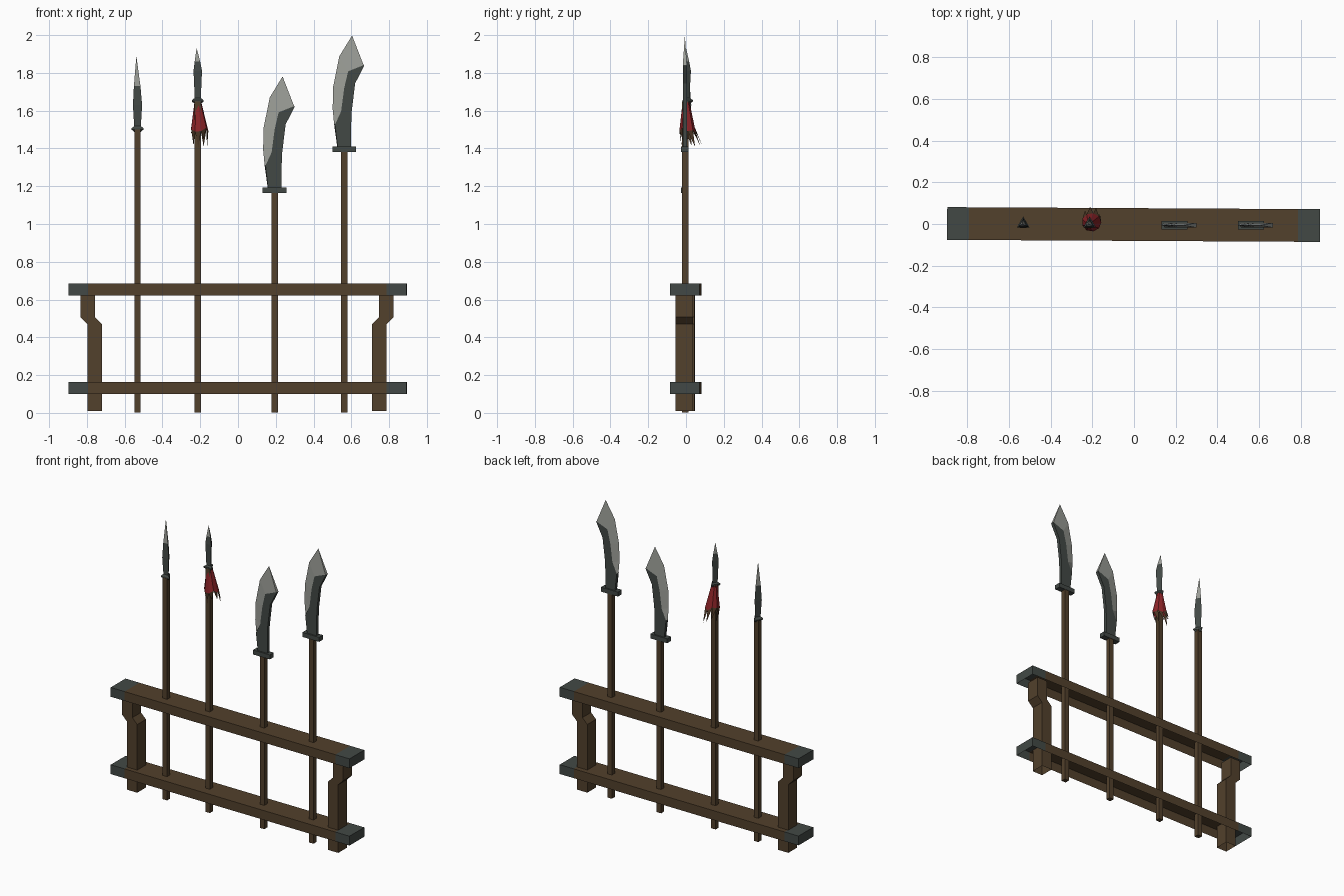
import bpy, bmesh, math, random
from mathutils import Vector

if "Cube" in bpy.data.objects:
    bpy.data.objects.remove(bpy.data.objects["Cube"])

random.seed(4)


def mat(name, rgb):
    m = bpy.data.materials.new(name)
    m.diffuse_color = (*rgb, 1)
    m.use_nodes = True
    m.node_tree.nodes["Principled BSDF"].inputs["Base Color"].default_value = m.diffuse_color
    return m


WOOD = mat("brown wood", (0.085, 0.052, 0.025))
IRON = mat("dark iron", (0.055, 0.066, 0.060))
STEEL = mat("pale steel", (0.33, 0.34, 0.31))
RED = mat("red cloth", (0.27, 0.018, 0.022))
FRAY = mat("frayed cloth", (0.075, 0.040, 0.020))


def finish(name, bm, mats, rule=None):
    """Turn a bmesh into an object, colouring faces by a rule."""
    bmesh.ops.recalc_face_normals(bm, faces=bm.faces[:])
    if rule:
        for f in bm.faces:
            f.material_index = rule(f.calc_center_median())
    me = bpy.data.meshes.new(name)
    bm.to_mesh(me)
    bm.free()
    for m in mats:
        me.materials.append(m)
    ob = bpy.data.objects.new(name, me)
    bpy.context.collection.objects.link(ob)
    return ob


def loft(bm, rings, caps=(True, True)):
    """Skin a list of equal point loops; returns the faces per segment."""
    vs = [[bm.verts.new(p) for p in r] for r in rings]
    n = len(vs[0])
    segs = [[bm.faces.new((a[i], a[(i + 1) % n], b[(i + 1) % n], b[i]))
             for i in range(n)] for a, b in zip(vs, vs[1:])]
    if caps[0]:
        bm.faces.new(vs[0])
    top = bm.faces.new(vs[-1]) if caps[1] else None
    return segs, top


def box(x0, x1, y0, y1, z):
    return [(x0, y0, z), (x1, y0, z), (x1, y1, z), (x0, y1, z)]


def tri(x, z, r, y=0.0):
    return [(x + r * math.cos(a), y + r * math.sin(a), z)
            for a in (math.radians(90 + 120 * k) for k in range(3))]


def solid(name, rings, mats, rule=None, caps=(True, True)):
    bm = bmesh.new()
    loft(bm, rings, caps)
    return finish(name, bm, mats, rule)


RACK_TURN = -0.0055

# Rails: hollow underneath, with iron end caps
for name, z0, z1 in (("lower_rail", 0.10, 0.163), ("upper_rail", 0.622, 0.685)):
    bm = bmesh.new()
    loft(bm, [box(-0.897, 0.893, -0.081, 0.076, z) for z in (z0, z1)], (False, True))
    for x in (-0.793, 0.787):
        bmesh.ops.bisect_plane(bm, geom=bm.verts[:] + bm.edges[:] + bm.faces[:],
                               plane_co=(x, 0, 0), plane_no=(1, 0, 0))
    ob = finish(name, bm, [WOOD, IRON], lambda c: int(abs(c.x + 0.003) > 0.79))
    ob.rotation_euler.z = RACK_TURN

# Posts: kinked outward near the top
for side, name in ((-1, "left_post"), (1, "right_post")):
    rings = []
    for z, xi, zo in ((0.01, 0.715, 0), (0.47, 0.715, 0), (0.507, 0.752, 0), (0.64, 0.752, 0)):
        a, b = sorted((side * xi, side * (xi + 0.077)))
        rings.append(box(a - 0.005, b - 0.005, -0.050, 0.042, z))
    ob = solid(name, rings, [WOOD], caps=(False, True))
    ob.rotation_euler.z = RACK_TURN


def pole(name, x, top):
    w = 0.0165
    solid(name, [box(x - w, x + w, -0.020, 0.012, z) for z in (0.003, top)], [WOOD])


# Spears: three-sided heads with pale tips and a flared collar
def spear(name, x, z0, collar, head, tip_x, split):
    pole(name + "_pole", x, z0)
    solid(name + "_collar", [tri(x, z0 - 0.012, 0.018), tri(x, z0, 0.036),
                             tri(x, z0 + 0.008, 0.036), tri(x, z0 + collar, 0.02)], [IRON])
    rings = [tri(x + tip_x * k, z, r) for k, z, r in head]
    solid(name + "_head", rings, [IRON, STEEL], lambda c: int(c.z > split))


spear("long_spear", -0.532, 1.499, 0.02,
      [(0, 1.51, 0.020), (0, 1.63, 0.028), (0.3, 1.73, 0.020), (1, 1.886, 0.0005)],
      -0.006, 1.73)
spear("tassel_spear", -0.213, 1.648, 0.018,
      [(0, 1.66, 0.019), (0, 1.74, 0.022), (0, 1.81, 0.026), (0.3, 1.86, 0.017),
       (1, 1.93, 0.0005)], -0.006, 1.86)

# Tassel: red flared cloth with ragged points, swept to the back
bm = bmesh.new()
N = 9
top, mid, tips = [], [], []
for i in range(N):
    a = 2 * math.pi * i / N
    c, s = math.cos(a), math.sin(a)
    top.append(bm.verts.new((-0.213 + 0.018 * c, 0.018 * s, 1.648)))
    mid.append(bm.verts.new((-0.204 + 0.047 * c, 0.008 + 0.044 * s,
                             1.50 + random.uniform(-0.015, 0.015))))
    a += math.pi / N
    tips.append(bm.verts.new((-0.203 + 0.042 * math.cos(a), 0.030 + 0.054 * math.sin(a),
                              1.432 + random.uniform(-0.03, 0.02))))
for i in range(N):
    j = (i + 1) % N
    bm.faces.new((top[i], mid[i], mid[j], top[j]))
    bm.faces.new((mid[i], tips[i], mid[j])).material_index = 1
finish("tassel", bm, [RED, FRAY])

# Glaives: cutting edge, bevel line and spine points (x, z) per station
STATIONS = [
    ((-.037, 0), (-.035, 0), (.037, 0)),
    ((-.053, .116), (-.048, .116), (.037, .116)),
    ((-.061, .20), (-.016, .185), (.040, .185)),
    ((-.058, .317), (.000, .307), (.058, .333)),
    ((-.026, .476), (.021, .397), (.085, .386)),
    ((.042, .587), (.103, .430), (.106, .428)),
]


def glaive(name, x, z):
    pole(name + "_pole", x, z - 0.02)
    solid(name + "_guard", [box(x - 0.063, x + 0.063, -0.027, 0.014, h)
                            for h in (z - 0.03, z)], [IRON])
    bm = bmesh.new()
    y, t = -0.006, 0.011
    rings = [[Vector((x + p[0], y + d, z + p[1])) for p, d in
              ((e, 0), (i, -t), (s, -t), (s, t), (i, t))] for e, i, s in STATIONS]
    segs, cap = loft(bm, rings)
    for seg in segs[1:]:
        seg[0].material_index = seg[4].material_index = 1
    cap.material_index = 1
    finish(name + "_blade", bm, [IRON, STEEL])


glaive("short_glaive", 0.194, 1.194)
glaive("tall_glaive", 0.562, 1.411)
